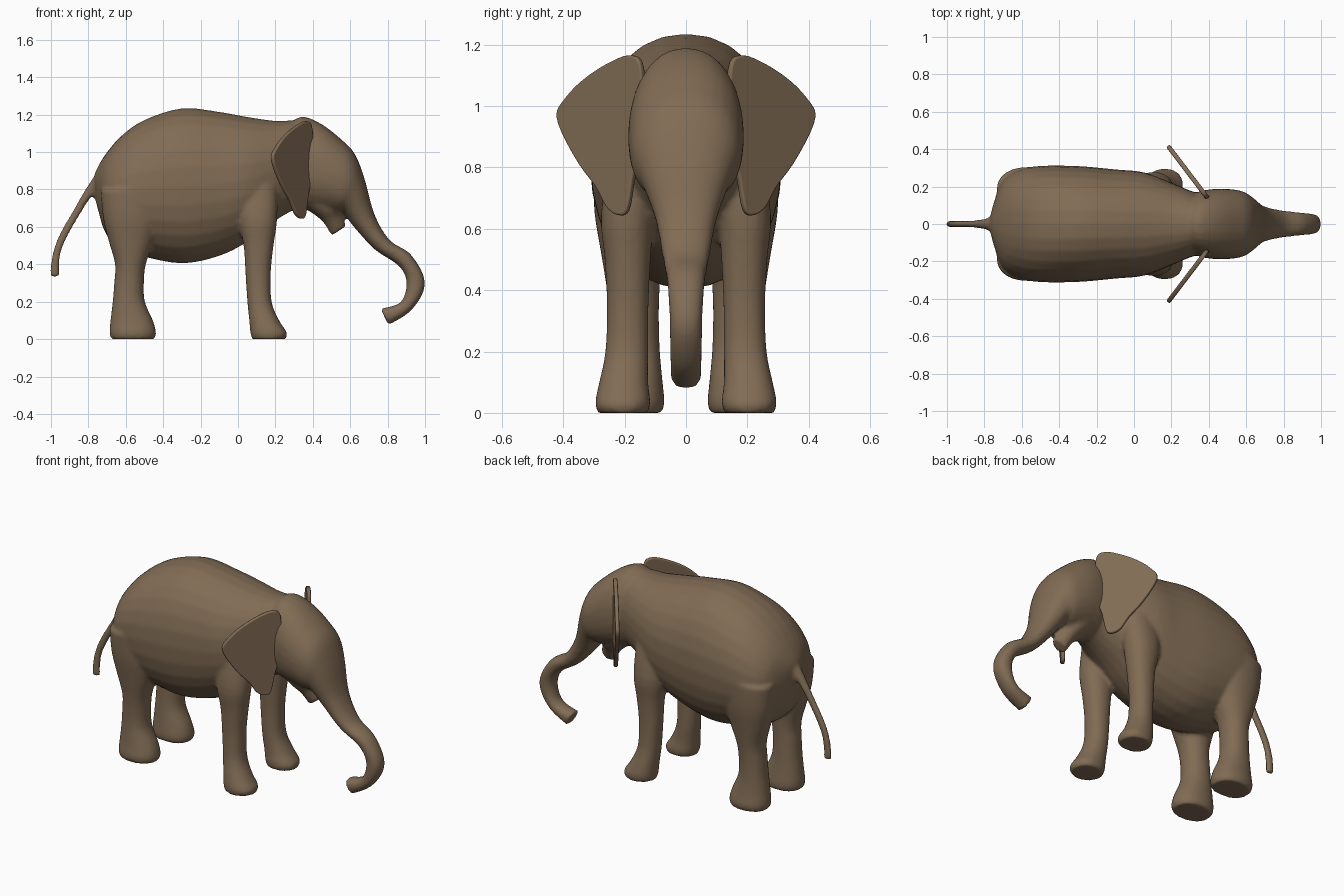
import bpy, bmesh, math
from mathutils import Vector

hide = bpy.data.materials.new("brown_hide")
hide.diffuse_color = (0.22, 0.15, 0.09, 1)


def spline(pts, steps=4, closed=False):
    """Catmull-Rom interpolation of tuples of any size."""
    n, out = len(pts), []
    get = (lambda i: pts[i % n]) if closed else (lambda i: pts[max(0, min(n - 1, i))])
    for i in range(n if closed else n - 1):
        p = [get(i + k) for k in (-1, 0, 1, 2)]
        for s in range(steps):
            t = s / steps
            out.append(tuple(
                b + 0.5 * t * (c - a + t * (2 * a - 5 * b + 4 * c - d + t * (3 * (b - c) + d - a)))
                for a, b, c, d in zip(*p)))
    if not closed:
        out.append(tuple(pts[-1]))
    return out


def loft(bm, stations, power=2.0, side=1, segs=28):
    """Stations: outline point A (x, z), opposite point B (x, z), half width, [centre y]."""
    rings = []
    for st in spline(stations):
        ax, az, bx, bz, w = st[:5]
        cy = side * st[5] if len(st) > 5 else 0
        mid = Vector(((ax + bx) / 2, cy, (az + bz) / 2))
        half = Vector(((ax - bx) / 2, 0, (az - bz) / 2))
        ring = []
        for k in range(segs):
            a = 2 * math.pi * k / segs
            c, s = (math.copysign(abs(f) ** (2 / power), f) for f in (math.cos(a), math.sin(a)))
            ring.append(bm.verts.new(mid + half * c + Vector((0, w * s, 0))))
        rings.append(ring)
    faces = [bm.faces.new(rings[0]), bm.faces.new(rings[-1][::-1])]
    for r, q in zip(rings, rings[1:]):
        for k in range(segs):
            j = (k + 1) % segs
            faces.append(bm.faces.new((r[k], q[k], q[j], r[j])))
    bmesh.ops.recalc_face_normals(bm, faces=faces)


def make(name, bm):
    me = bpy.data.meshes.new(name)
    bm.to_mesh(me)
    bm.free()
    me.materials.append(hide)
    for p in me.polygons:
        p.use_smooth = True
    ob = bpy.data.objects.new(name, me)
    bpy.context.collection.objects.link(ob)
    return ob


bm = bmesh.new()
# torso, rump to neck
loft(bm, [(-.77, .87, -.765, .76, .04), (-.75, .92, -.745, .68, .12),
          (-.70, 1.0, -.71, .57, .23), (-.62, 1.09, -.64, .49, .285),
          (-.5, 1.172, -.52, .445, .31), (-.3, 1.234, -.3, .405, .31),
          (-.1, 1.215, -.1, .445, .292), (.05, 1.188, .05, .52, .277),
          (.2, 1.167, .18, .62, .225), (.32, 1.165, .30, .69, .175),
          (.43, 1.1, .42, .72, .14)], 2.15)
# head running into the curled trunk
loft(bm, [(.29, 1.165, .27, .75, .12), (.35, 1.19, .33, .70, .17),
          (.45, 1.148, .40, .69, .187), (.55, 1.07, .47, .68, .187),
          (.625, .99, .53, .67, .175), (.678, .853, .56, .675, .145),
          (.73, .666, .62, .60, .10), (.81, .53, .73, .48, .076),
          (.917, .46, .85, .40, .062), (.99, .345, .897, .33, .055),
          (.99, .25, .895, .25, .053), (.917, .145, .86, .19, .052),
          (.805, .075, .762, .163, .05)], 2.2)
# lower jaw
loft(bm, [(.34, .71, .52, .82, .13), (.41, .665, .55, .72, .105),
          (.46, .62, .555, .67, .07), (.50, .553, .578, .605, .035)])
# tail
loft(bm, [(-.70, .93, -.70, .70, .08), (-.78, .855, -.767, .77, .035),
          (-.875, .70, -.845, .665, .02), (-.965, .54, -.93, .51, .018),
          (-1.0, .415, -.955, .41, .018), (-1.003, .33, -.955, .335, .018)])
# legs
front_leg = [(.21, .87, -.02, .87, .08, .16), (.21, .65, .0, .65, .087, .19),
             (.19, .5, .03, .5, .075, .19), (.175, .35, .04, .35, .068, .19),
             (.18, .2, .05, .2, .07, .193), (.22, .1, .06, .1, .08, .203),
             (.262, .035, .066, .035, .09, .206), (.255, .0, .075, .0, .082, .206)]
hind_leg = [(-.40, .8, -.735, .8, .12, .185), (-.41, .65, -.722, .65, .115, .183),
            (-.45, .52, -.69, .52, .10, .177), (-.493, .4, -.657, .4, .086, .172),
            (-.503, .3, -.662, .3, .08, .168), (-.498, .2, -.67, .2, .081, .166),
            (-.455, .1, -.682, .1, .09, .166), (-.438, .035, -.687, .035, .098, .168),
            (-.447, .0, -.678, .0, .09, .168)]
for side in (-1, 1):
    loft(bm, front_leg, 2.2, side)
    loft(bm, hind_leg, 2.2, side)
# fuse the parts into one soft skin
body = make("body_with_legs_and_trunk", bm)
rm = body.modifiers.new("fuse", 'REMESH')
rm.mode, rm.voxel_size, rm.use_smooth_shade = 'VOXEL', 0.011, True
sm = body.modifiers.new("soften", 'SMOOTH')
sm.factor, sm.iterations = 0.5, 6

# ears: flat swept-back plates, outline as (y, z)
outline = [(.14, 1.12), (.18, 1.165), (.26, 1.135), (.34, 1.08), (.395, 1.02),
           (.418, .975), (.40, .91), (.345, .81), (.29, .735), (.255, .67),
           (.22, .645), (.188, .66), (.168, .77), (.14, .9)]
for side, name in ((-1, "right_ear"), (1, "left_ear")):
    bm = bmesh.new()
    vs = [bm.verts.new((.385 - (y - .15) * .76, side * y, z)) for y, z in spline(outline, 4, True)]
    bm.faces.new(vs if side > 0 else vs[::-1])
    ear = make(name, bm)
    so = ear.modifiers.new("thickness", 'SOLIDIFY')
    so.thickness, so.offset = 0.024, 0
    bv = ear.modifiers.new("round_rim", 'BEVEL')
    bv.width, bv.segments = 0.008, 2
    bv.limit_method, bv.angle_limit = 'ANGLE', math.radians(50)
    bv.harden_normals = True
